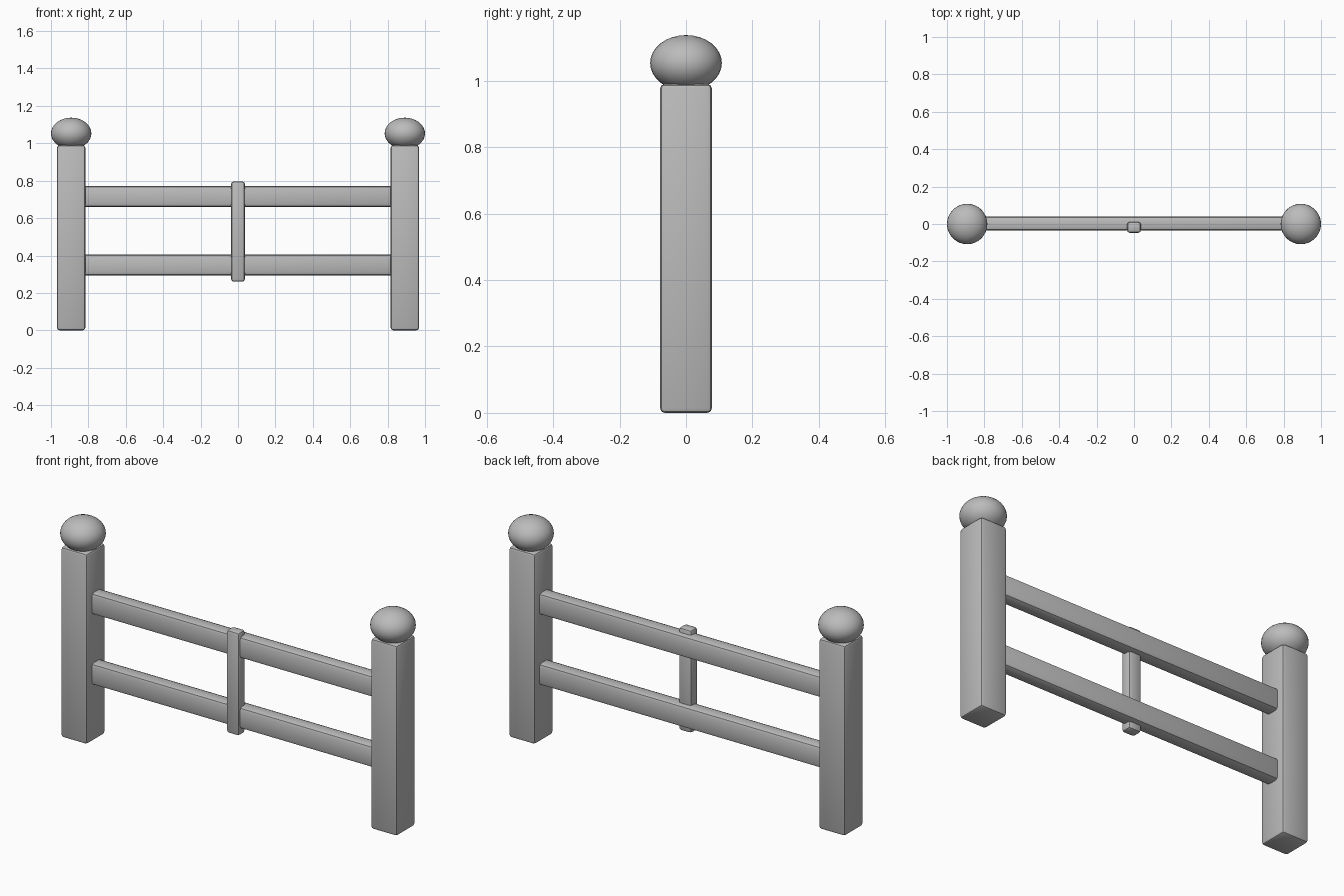
import bpy
import math

if "Cube" in bpy.data.objects:
    bpy.data.objects.remove(bpy.data.objects["Cube"])

grey = bpy.data.materials.new("stone_grey")
grey.diffuse_color = (0.5, 0.5, 0.5, 1)
grey.use_nodes = True
grey.node_tree.nodes["Principled BSDF"].inputs["Base Color"].default_value = grey.diffuse_color


def finish(obj, name):
    obj.name = name
    obj.data.materials.append(grey)
    bpy.ops.object.shade_smooth_by_angle(angle=math.radians(35))


def box(name, center, size, bevel):
    """Box with softened edges."""
    bpy.ops.mesh.primitive_cube_add(size=1, location=center)
    obj = bpy.context.object
    obj.scale = size
    bpy.ops.object.transform_apply(location=False, rotation=False, scale=True)
    mod = obj.modifiers.new("soft_edges", 'BEVEL')
    mod.width = bevel
    mod.segments = 2
    bpy.ops.object.modifier_apply(modifier=mod.name)
    finish(obj, name)


# Posts with flattened ball caps
for side, x in (("left", -0.892), ("right", 0.892)):
    box(side + "_post", (x, 0, 0.495), (0.152, 0.156, 0.99), 0.014)
    bpy.ops.mesh.primitive_uv_sphere_add(segments=32, ring_count=16, radius=1,
                                         location=(x, 0, 1.053))
    ball = bpy.context.object
    ball.scale = (0.108, 0.108, 0.084)
    bpy.ops.object.transform_apply(location=False, rotation=False, scale=True)
    finish(ball, side + "_ball_cap")

# Horizontal rails, ends buried in the posts
for name, z in (("lower_rail", 0.35), ("upper_rail", 0.716)):
    box(name, (0, 0.002, z), (1.68, 0.076, 0.112), 0.018)

# Middle stake across the front of the rails
box("middle_stake", (0, -0.018, 0.528), (0.074, 0.058, 0.536), 0.014)
